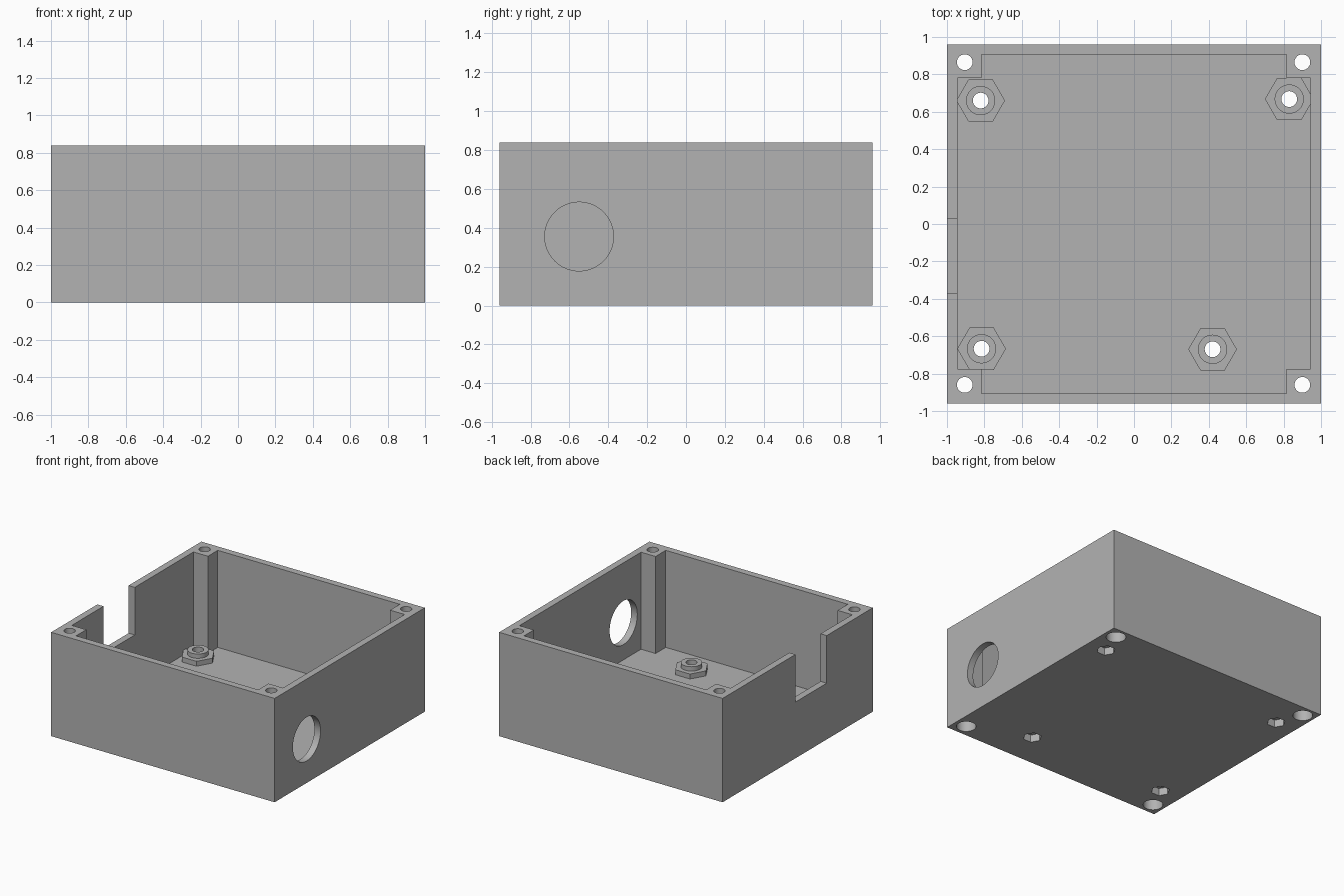
import bpy
import math

if "Cube" in bpy.data.objects:
    bpy.data.objects.remove(bpy.data.objects["Cube"], do_unlink=True)

HEIGHT = 0.84
FLOOR = 0.055

grey = bpy.data.materials.new("plain grey")
grey.use_nodes = True
grey.diffuse_color = (0.45, 0.45, 0.45, 1)
grey.node_tree.nodes["Principled BSDF"].inputs["Base Color"].default_value = grey.diffuse_color


def box(name, x0, x1, y0, y1, z0, z1):
    bpy.ops.mesh.primitive_cube_add(size=1, location=((x0 + x1) / 2, (y0 + y1) / 2, (z0 + z1) / 2))
    ob = bpy.context.object
    ob.name = name
    ob.scale = (x1 - x0, y1 - y0, z1 - z0)
    bpy.ops.object.transform_apply(location=True, rotation=True, scale=True)
    ob.data.materials.append(grey)
    return ob


def prism(name, x, y, z0, z1, radius, sides=48):
    # a six-sided prism gets its corners on the x axis
    bpy.ops.mesh.primitive_cylinder_add(vertices=sides, radius=radius, depth=z1 - z0,
                                        location=(x, y, (z0 + z1) / 2),
                                        rotation=(0, 0, math.radians(30)))
    ob = bpy.context.object
    ob.name = name
    bpy.ops.object.transform_apply(location=True, rotation=True, scale=True)
    ob.data.materials.append(grey)
    return ob


def combine(target, tool, operation):
    mod = target.modifiers.new(tool.name, "BOOLEAN")
    mod.operation = operation
    mod.solver = "EXACT"
    mod.object = tool
    bpy.context.view_layer.objects.active = target
    bpy.ops.object.modifier_apply(modifier=mod.name)
    bpy.data.objects.remove(tool, do_unlink=True)


# Outer block, hollowed by two crossing boxes that leave the corner posts
enclosure = box("enclosure", -1, 1, -0.96, 0.96, 0, HEIGHT)
combine(enclosure, box("wide_cavity", -0.945, 0.945, -0.775, 0.78, FLOOR, 1), "DIFFERENCE")
combine(enclosure, box("long_cavity", -0.815, 0.815, -0.905, 0.905, FLOOR, 1), "DIFFERENCE")

# Open notch in one side wall
combine(enclosure, box("wall_notch", -1.1, -0.9, -0.37, 0.03, 0.455, 1), "DIFFERENCE")

# Round cable hole in the opposite wall
bpy.ops.mesh.primitive_cylinder_add(vertices=64, radius=0.177, depth=0.2,
                                    location=(1, -0.55, 0.355), rotation=(0, math.pi / 2, 0))
cable_hole = bpy.context.object
cable_hole.name = "cable_hole"
cable_hole.data.materials.append(grey)
combine(enclosure, cable_hole, "DIFFERENCE")

# Standoffs: hexagonal pad, round boss, through hole and nut recess below
for x, y in ((-0.82, 0.66), (0.83, 0.668), (-0.815, -0.667), (0.42, -0.67)):
    combine(enclosure, prism("standoff_pad", x, y, 0.02, 0.095, 0.13, 6), "UNION")
    combine(enclosure, prism("standoff_boss", x, y, 0.03, 0.13, 0.078), "UNION")
    combine(enclosure, prism("standoff_hole", x, y, -0.1, 0.3, 0.042), "DIFFERENCE")
    combine(enclosure, prism("nut_recess", x, y, -0.1, 0.06, 0.07, 6), "DIFFERENCE")

# Screw holes through the corner posts, with head recesses below
for x in (-0.905, 0.9):
    for y in (-0.86, 0.865):
        combine(enclosure, prism("screw_hole", x, y, -0.1, 1, 0.042), "DIFFERENCE")
        combine(enclosure, prism("screw_head_recess", x, y, -0.1, 0.1, 0.073), "DIFFERENCE")

# One material, with smooth hole walls and sharp edges
enclosure.data.materials.clear()
enclosure.data.materials.append(grey)
for poly in enclosure.data.polygons:
    poly.material_index = 0
bpy.ops.object.select_all(action="DESELECT")
enclosure.select_set(True)
bpy.context.view_layer.objects.active = enclosure
bpy.ops.object.shade_smooth_by_angle(angle=math.radians(30))
